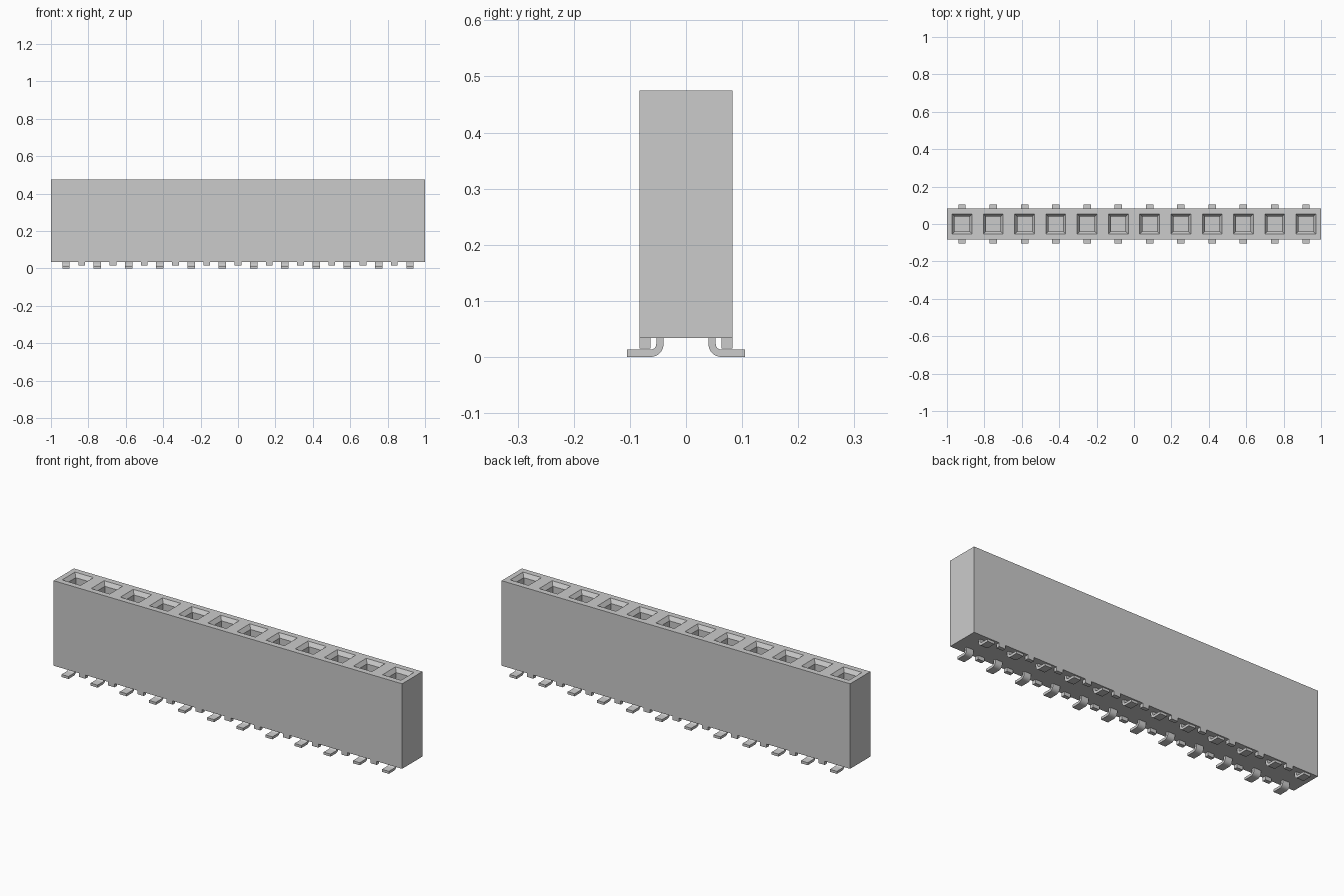
import bpy, bmesh, math

if "Cube" in bpy.data.objects:
    bpy.data.objects.remove(bpy.data.objects["Cube"])

COUNT, PITCH = 12, 0.1672
XS = [(i - (COUNT - 1) / 2) * PITCH for i in range(COUNT)]
HALF_Y, BASE, TOP = 0.083, 0.034, 0.475

grey = bpy.data.materials.new("light grey")
grey.diffuse_color = (0.6, 0.6, 0.6, 1)
grey.use_nodes = True
grey.node_tree.nodes["Principled BSDF"].inputs["Base Color"].default_value = grey.diffuse_color


def add_object(name, bm):
    bmesh.ops.recalc_face_normals(bm, faces=bm.faces[:])
    mesh = bpy.data.meshes.new(name)
    bm.to_mesh(mesh)
    bm.free()
    obj = bpy.data.objects.new(name, mesh)
    mesh.materials.append(grey)
    bpy.context.collection.objects.link(obj)
    return obj


# Housing: gridded top with a chamfered square socket sunk into each cell
bm = bmesh.new()
h = 0.053
xl = [-1] + [x + s * h for x in XS for s in (-1, 1)] + [1]
yl = [-HALF_Y, -h, h, HALF_Y]
v = [[bm.verts.new((x, y, TOP)) for y in yl] for x in xl]
openings = []
for i in range(len(xl) - 1):
    for j in range(3):
        f = bm.faces.new((v[i][j], v[i + 1][j], v[i + 1][j + 1], v[i][j + 1]))
        if i % 2 == 1 and j == 1:
            openings.append(f)
bm.normal_update()
rim = [e for e in bm.edges if e.is_boundary]
skirt = bmesh.ops.extrude_edge_only(bm, edges=rim)["geom"]
for p in skirt:
    if isinstance(p, bmesh.types.BMVert):
        p.co.z = BASE
bmesh.ops.holes_fill(bm, edges=[e for e in bm.edges if e.is_boundary], sides=0)
bmesh.ops.inset_individual(bm, faces=openings, thickness=0.02, depth=-0.02)
# straight shaft below each chamfer
for f in openings:
    r = bmesh.ops.extrude_face_region(bm, geom=[f])["geom"]
    for p in r:
        if isinstance(p, bmesh.types.BMVert):
            p.co.z = 0.12
bmesh.ops.delete(bm, geom=openings, context='FACES_ONLY')
add_object("housing", bm)

# Standoff feet between the contacts, along both long edges
bm = bmesh.new()
for x in XS[:-1]:
    for s in (-1, 1):
        cube = bmesh.ops.create_cube(bm, size=1)["verts"]
        for p in cube:
            p.co.x = p.co.x * 0.036 + x + PITCH / 2
            p.co.y = p.co.y * 0.02 + s * (HALF_Y - 0.01)
            p.co.z = 0.015 + (p.co.z + 0.5) * (BASE - 0.015)
add_object("standoffs", bm)

# Gull-wing solder leads: bent strip profile extruded across its width
T, R, Y0, W = 0.013, 0.023, 0.04, 0.04


def arc(r):
    return [(Y0 + R - r * math.cos(a), R - r * math.sin(a))
            for a in (k * math.pi / 12 for k in range(7))]


outer = [(Y0, BASE)] + arc(R) + [(0.105, 0)]
inner = [(Y0 + T, BASE)] + arc(R - T) + [(0.105, T)]
profile = outer + inner[::-1]
bm = bmesh.new()
for x in XS:
    for s in (-1, 1):
        face = bm.faces.new([bm.verts.new((x - W / 2, s * y, z)) for y, z in profile])
        ext = bmesh.ops.extrude_face_region(bm, geom=[face])["geom"]
        for p in ext:
            if isinstance(p, bmesh.types.BMVert):
                p.co.x += W
        # keep the starting cap so each lead stays closed
        if not face.is_valid:
            bmesh.ops.holes_fill(bm, edges=[e for e in bm.edges if e.is_boundary], sides=0)
leads = add_object("solder_leads", bm)
bpy.context.view_layer.objects.active = leads
leads.select_set(True)
bpy.ops.object.shade_smooth_by_angle(angle=math.radians(30))
